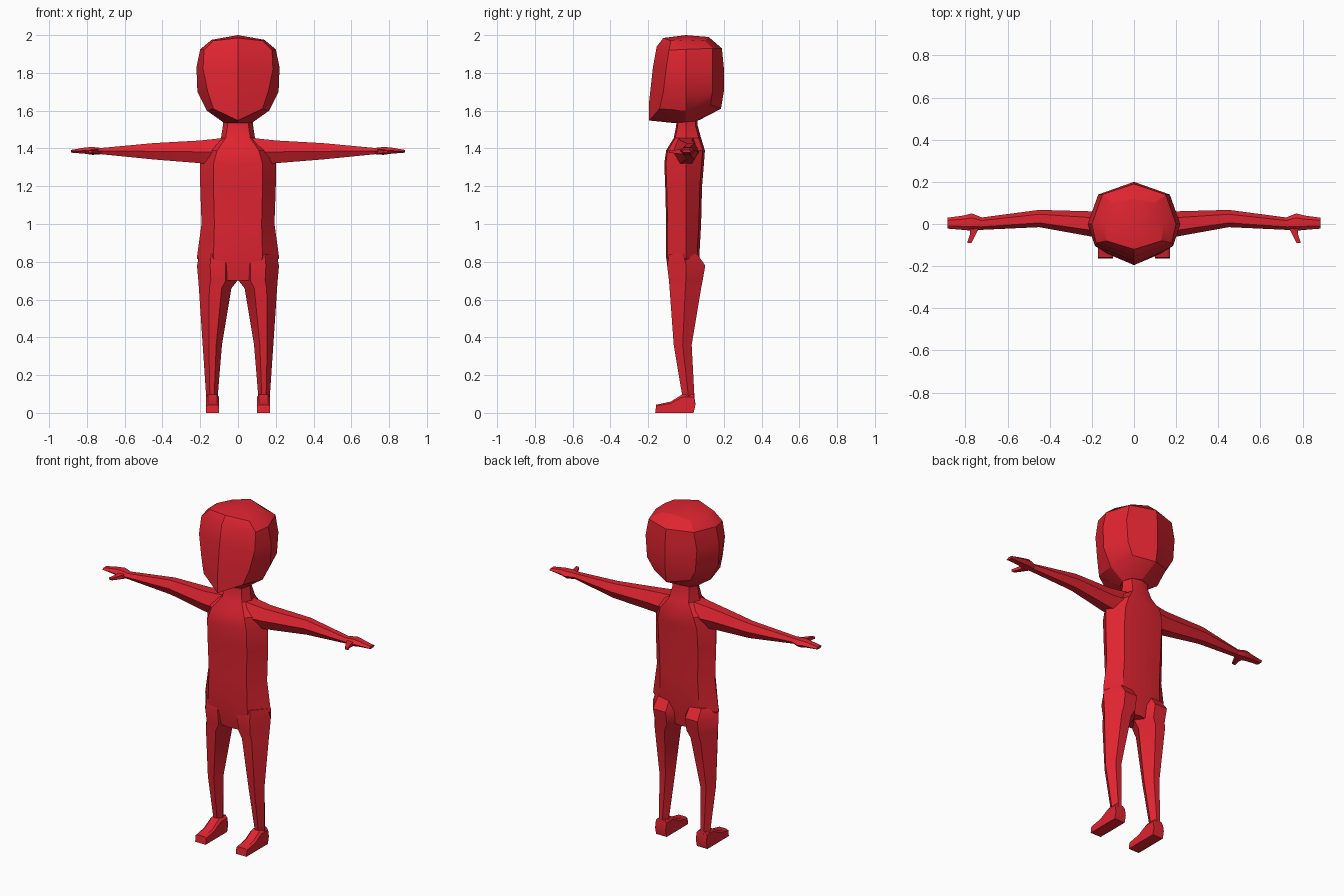
import bpy, bmesh
from mathutils import Vector

if "Cube" in bpy.data.objects:
    bpy.data.objects.remove(bpy.data.objects["Cube"])

red = bpy.data.materials.new("red")
red.diffuse_color = (0.74, 0.018, 0.03, 1)
red.use_nodes = True
red.node_tree.nodes["Principled BSDF"].inputs["Base Color"].default_value = red.diffuse_color


def loft(name, rings, tip=None, mirrored=False):
    """Skin a list of equal-length point rings, closing both ends."""
    bm = bmesh.new()
    loops = [[bm.verts.new(p) for p in ring] for ring in rings]
    n = len(loops[0])
    for a, b in zip(loops, loops[1:]):
        for i in range(n):
            j = (i + 1) % n
            bm.faces.new((a[i], a[j], b[j], b[i]))
    bm.faces.new(loops[0][::-1])
    if tip:
        t = bm.verts.new(tip)
        for i in range(n):
            bm.faces.new((loops[-1][i], loops[-1][(i + 1) % n], t))
    else:
        bm.faces.new(loops[-1])
    if mirrored:
        # copy the part to the other side of the body
        copy = bmesh.ops.duplicate(bm, geom=bm.verts[:] + bm.edges[:] + bm.faces[:])
        for g in copy["geom"]:
            if isinstance(g, bmesh.types.BMVert):
                g.co.x *= -1
    bmesh.ops.recalc_face_normals(bm, faces=bm.faces[:])
    me = bpy.data.meshes.new(name)
    bm.to_mesh(me)
    bm.free()
    me.materials.append(red)
    ob = bpy.data.objects.new(name, me)
    bpy.context.collection.objects.link(ob)
    bpy.ops.object.select_all(action='DESELECT')
    ob.select_set(True)
    bpy.context.view_layer.objects.active = ob
    bpy.ops.object.shade_smooth_by_angle(angle=0.5)
    return ob


def symmetric(half):
    """Front-centre to back-centre points, completed to a full ring."""
    return half + [(-x, y, z) for x, y, z in half[-2:0:-1]]


# Head: pointed face and back ridge, rounded crown
head = [
    [(0, -.07, 1.535), (.06, -.05, 1.535), (.08, 0, 1.54), (.06, .05, 1.545), (0, .07, 1.55)],
    [(0, -.195, 1.548), (.13, -.14, 1.61), (.165, 0, 1.60), (.12, .13, 1.63), (0, .185, 1.61)],
    [(0, -.195, 1.65), (.16, -.12, 1.70), (.215, 0, 1.70), (.16, .14, 1.70), (0, .20, 1.70)],
    [(0, -.175, 1.83), (.185, -.105, 1.82), (.22, 0, 1.83), (.17, .14, 1.83), (0, .20, 1.83)],
    [(0, -.155, 1.94), (.18, -.09, 1.92), (.20, 0, 1.925), (.15, .14, 1.93), (0, .19, 1.93)],
    [(0, -.12, 1.985), (.13, -.08, 1.97), (.14, 0, 1.975), (.10, .10, 1.97), (0, .12, 1.99)],
]
loft("head", [symmetric(h) for h in head], tip=(0, 0, 2.0))


# Torso and neck: z, half width, front edge x, front y, back y
def body_ring(z, w, c, yf, yb):
    return symmetric([(0, yf, z), (c, yf + .008, z), (w, 0, z), (c, yb - .012, z), (0, yb, z)])


torso = [
    (.70, .10, .07, -.085, .055), (.82, .218, .13, -.105, .07),
    (1.0, .193, .125, -.105, .08), (1.2, .20, .13, -.11, .085),
    (1.32, .20, .13, -.115, .095), (1.39, .195, .11, -.105, .10),
    (1.455, .09, .065, -.065, .08), (1.52, .08, .055, -.052, .062),
    (1.56, .08, .055, -.05, .06),
]
loft("torso_and_neck", [body_ring(*t) for t in torso])


# Limb section across x: x, front y, back y, bottom z, top z
def arm_ring(x, y0, y1, z0, z1):
    ym, zm = (y0 + y1) / 2, (z0 + z1) / 2
    dy = (y1 - y0) / 4
    return [(x, y0, zm), (x, ym - dy, z0), (x, ym + dy, z0),
            (x, y1, zm), (x, ym + dy, z1), (x, ym - dy, z1)]


arm = [(.08, -.075, .075, 1.31, 1.455), (.20, -.06, .06, 1.322, 1.442),
       (.45, -.015, .067, 1.342, 1.428), (.73, -.028, .03, 1.37, 1.402)]
hand = [(.72, -.028, .03, 1.37, 1.402), (.77, -.032, .05, 1.366, 1.408),
        (.81, -.028, .04, 1.372, 1.405), (.885, -.022, .03, 1.378, 1.392)]
loft("arms", [arm_ring(*a) for a in arm], mirrored=True)
loft("hands", [arm_ring(*h) for h in hand], mirrored=True)

# Thumbs: square section running forward from the palm
thumb = [(.755, -.01, .022, .014), (.765, -.05, .014, .01), (.782, -.09, .010, .006)]
loft("thumbs", [[(x - w, y, 1.383 - h), (x + w, y, 1.383 - h),
                 (x + w, y, 1.383 + h), (x - w, y, 1.383 + h)]
                for x, y, w, h in thumb], mirrored=True)


# Legs: z, inner x, outer x, front y, back y
def leg_ring(z, xi, xo, yf, yb):
    a, b = xi + (xo - xi) * .3, xi + (xo - xi) * .68
    ym = (yf + yb) / 2
    return [(xi, ym, z), (a, yf, z), (b, yf, z), (xo, ym, z), (b, yb, z), (a, yb, z)]


leg = [(.84, .01, .205, -.09, .06), (.78, .0, .217, -.10, .102),
       (.70, .003, .21, -.09, .088), (.66, .035, .207, -.087, .08),
       (.36, .085, .187, -.065, .03), (.08, .108, .168, -.018, .045)]
loft("legs", [leg_ring(*v) for v in leg], mirrored=True)

# Feet: side outline swept across the width
outline = [(-.163, 0), (-.158, .043), (-.08, .06), (-.02, .098),
           (.042, .098), (.05, .05), (.04, 0)]
feet = [(.100, .85), (.112, 1), (.158, 1), (.170, .85)]
loft("feet", [[(x, y, z * s) for y, z in outline] for x, s in feet], mirrored=True)
